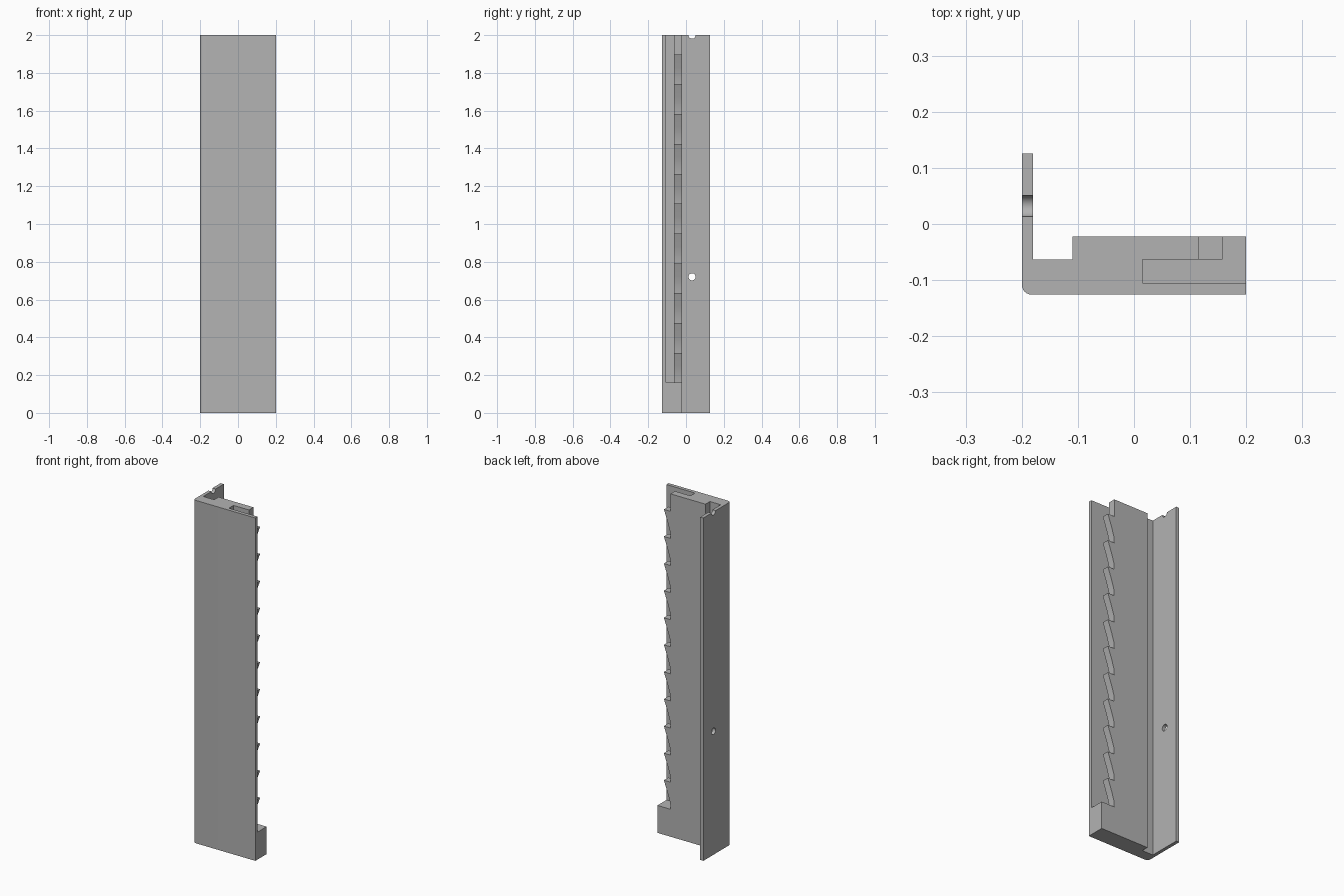
import bpy, bmesh, math
from mathutils import Vector

cube = bpy.data.objects.get("Cube")
if cube:
    bpy.data.objects.remove(cube, do_unlink=True)

grey = bpy.data.materials.new("plain_grey")
grey.use_nodes = True
colour = (0.45, 0.45, 0.45, 1)
grey.diffuse_color = colour
grey.node_tree.nodes["Principled BSDF"].inputs["Base Color"].default_value = colour


def prism(name, points, axis, start, end):
    """Extrude a closed 2D outline along x, y or z."""
    def place(p, d):
        return {"x": (d, p[0], p[1]), "y": (p[0], d, p[1]), "z": (p[0], p[1], d)}[axis]
    bm = bmesh.new()
    face = bm.faces.new([bm.verts.new(place(p, start)) for p in points])
    ext = bmesh.ops.extrude_face_region(bm, geom=[face])
    moved = [v for v in ext["geom"] if isinstance(v, bmesh.types.BMVert)]
    shift = Vector(place((0, 0), end - start))
    bmesh.ops.translate(bm, verts=moved, vec=shift)
    bmesh.ops.recalc_face_normals(bm, faces=bm.faces)
    mesh = bpy.data.meshes.new(name)
    bm.to_mesh(mesh)
    bm.free()
    mesh.materials.append(grey)
    obj = bpy.data.objects.new(name, mesh)
    bpy.context.collection.objects.link(obj)
    return obj


def circle(cx, cy, r, first=0, last=360, steps=24):
    angles = [math.radians(first + (last - first) * i / steps) for i in range(steps + 1)]
    pts = [(cx + r * math.cos(a), cy + r * math.sin(a)) for a in angles]
    return pts[:-1] if last - first == 360 else pts


# L-shaped rail section with a rounded outer corner and an inner groove
front, back, right, left = -0.126, 0.126, -0.2, 0.2
step, rear, radius = -0.063, -0.022, 0.018
outline = circle(right + radius, front + radius, radius, 180, 270, 6)
outline += [(left, front), (left, rear), (-0.11, rear), (-0.11, step),
            (-0.18, step), (-0.18, back), (right, back)]
rail = prism("toothed_rail", outline, "z", 0, 2)

# Deep slot between the front and back walls, open at the side and top
floor = 0.16
cutters = [prism("slot_cutter", [(0.015, -0.105), (0.3, -0.105), (0.3, step), (0.015, step)],
                 "z", floor, 2.1)]

# Ratchet teeth along the free edge of the back wall
root, tip, pitch, count = 0.115, 0.158, 0.158, 11
edge = [(0.3, floor), (0.3, 2.1), (root, 2.1)]
for i in range(count, 0, -1):
    z = floor + i * pitch
    edge += [(root, z), (tip, z), (0.133, z - 0.07), (0.118, z - 0.12)]
edge.append((root, floor))
cutters.append(prism("teeth_cutter", edge, "y", -0.085, 0.05))

# Round hole through the flange and a half hole at its top end
for z in (0.72, 2):
    cutters.append(prism("hole_cutter", circle(0.032, z, 0.019), "x", -0.3, -0.15))

for cutter in cutters:
    cutter.hide_render = True
    mod = rail.modifiers.new(cutter.name, "BOOLEAN")
    mod.operation = "DIFFERENCE"
    mod.solver = "EXACT"
    mod.object = cutter

# Bake the cuts and discard the cutters
graph = bpy.context.evaluated_depsgraph_get()
baked = bpy.data.meshes.new_from_object(rail.evaluated_get(graph))
rail.modifiers.clear()
rail.data = baked
for cutter in cutters:
    bpy.data.objects.remove(cutter, do_unlink=True)

bpy.ops.object.select_all(action="DESELECT")
rail.select_set(True)
bpy.context.view_layer.objects.active = rail
bpy.ops.object.shade_smooth_by_angle(angle=math.radians(30))
